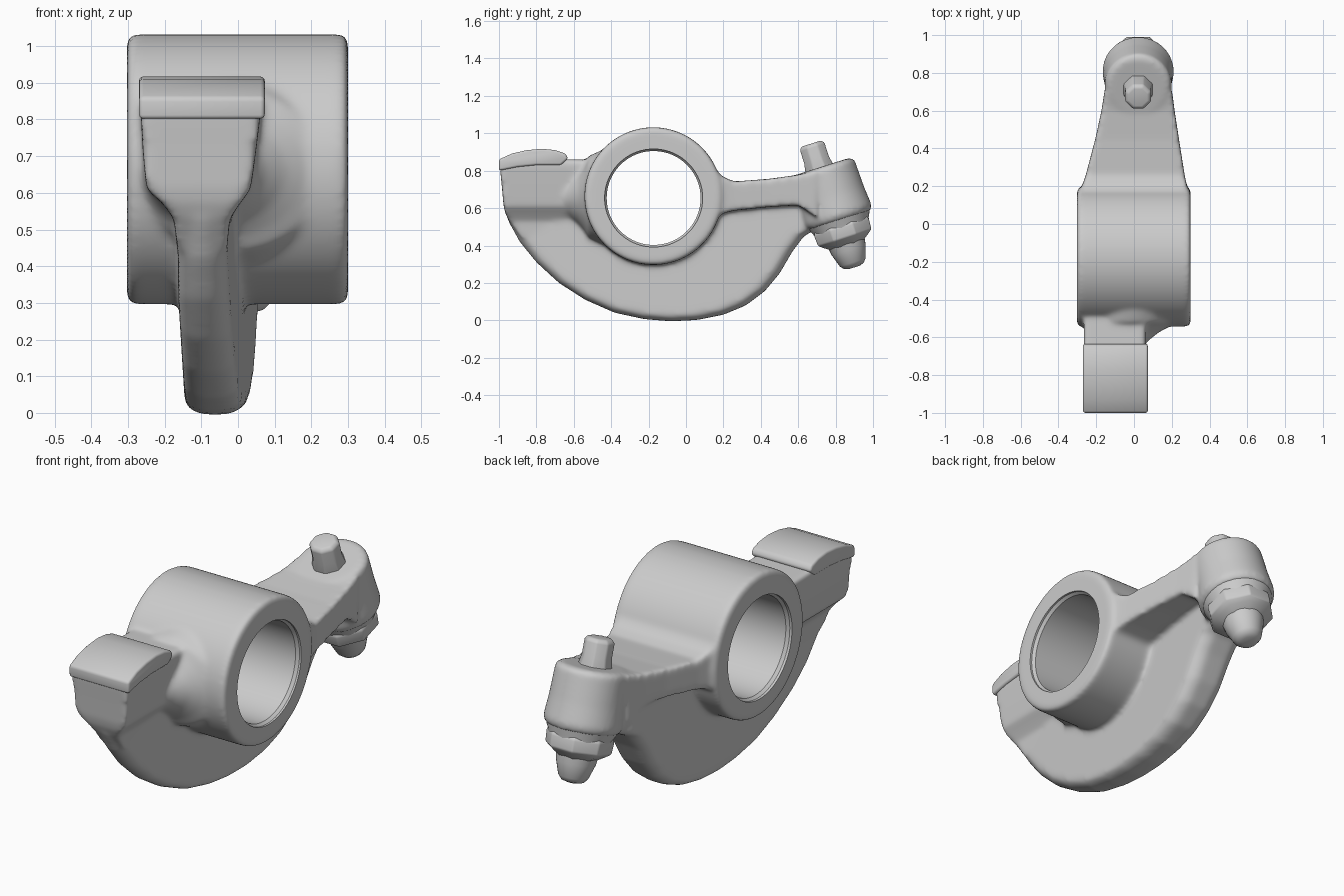
import bpy, bmesh
from math import sin, cos, pi, radians
from mathutils import Vector

if "Cube" in bpy.data.objects:
    bpy.data.objects.remove(bpy.data.objects["Cube"])


def loft(name, rings):
    """Skin a closed solid through rings holding equal point counts."""
    bm = bmesh.new()
    vs = [[bm.verts.new(p) for p in r] for r in rings]
    n = len(vs[0])
    for a, b in zip(vs, vs[1:]):
        for i in range(n):
            j = (i + 1) % n
            bm.faces.new((a[i], a[j], b[j], b[i]))
    bm.faces.new(vs[0])
    bm.faces.new(vs[-1])
    bmesh.ops.recalc_face_normals(bm, faces=bm.faces)
    me = bpy.data.meshes.new(name)
    bm.to_mesh(me)
    bm.free()
    ob = bpy.data.objects.new(name, me)
    bpy.context.collection.objects.link(ob)
    return ob


def lathe(name, origin, axis, profile, sides=64, turn=0.0):
    """Revolve (distance along axis, radius) pairs around an axis."""
    o, d = Vector(origin), Vector(axis).normalized()
    u = Vector((1, 0, 0)) if abs(d.x) < 0.5 else Vector((0, 1, 0))
    v = d.cross(u)
    return loft(name, [[o + d * t + r * (u * cos(a) + v * sin(a))
                        for a in (turn + 2 * pi * i / sides for i in range(sides))]
                       for t, r in profile])


def select(*obs):
    bpy.ops.object.select_all(action='DESELECT')
    for o in obs:
        o.select_set(True)
    bpy.context.view_layer.objects.active = obs[0]


def finish(ob, angle):
    select(ob)
    bpy.ops.object.convert(target='MESH')
    bpy.ops.object.shade_smooth_by_angle(angle=radians(angle))


# Pivot sleeve
HUB = (0, -0.175, 0.664)
sleeve = lathe("rocker_body", HUB, (1, 0, 0),
               [(-0.303, 0.355), (-0.29, 0.368), (0.287, 0.368), (0.3, 0.355)], 96)

# Curved web plate, thicker toward the back and thinner toward the rim
outline = [(-0.975, 0.64), (-0.95, 0.53), (-0.89, 0.42), (-0.80, 0.31), (-0.68, 0.2),
           (-0.54, 0.11), (-0.38, 0.04), (-0.22, 0.006), (-0.08, -0.005), (0.06, 0.002),
           (0.2, 0.03), (0.32, 0.08), (0.42, 0.155), (0.5, 0.25), (0.57, 0.37),
           (0.63, 0.45), (0.72, 0.5), (0.72, 0.66), (0.2, 0.64), (-0.1, 0.7), (-0.6, 0.7)]


def web_layer(side, inset, scale):
    ring = []
    for y, z in outline:
        x = (-0.163 + 0.06 * max(0, 0.3 - z) + inset if side < 0
             else -0.03 + 0.06 * (y + 0.9) - inset)
        ring.append((x, -0.15 + (y + 0.15) * scale, 0.4 + (z - 0.4) * scale))
    return ring


web = loft("web", [web_layer(-1, 0, 0.93), web_layer(-1, 0.02, 0.975), web_layer(-1, 0.05, 1),
                   web_layer(1, 0.05, 1), web_layer(1, 0.02, 0.975), web_layer(1, 0, 0.93)])

# Pad support: wide at the top, narrowing into the web (z, y0, x0, x1)
support = loft("pad_support", [
    [(x0, y0, z), (x1, y0, z), (x1, -0.4, z), (x0, -0.4, z)] for z, y0, x0, x1 in [
        (0.44, -0.88, -0.165, -0.03), (0.53, -0.945, -0.175, -0.022),
        (0.57, -0.965, -0.205, 0.005), (0.61, -0.975, -0.25, 0.035),
        (0.72, -0.985, -0.26, 0.05), (0.82, -0.995, -0.265, 0.062),
        (0.87, -0.99, -0.265, 0.062)]])
# Keep the support below the saddle between pad and sleeve
for v in support.data.vertices:
    if v.co.y > -0.5:
        v.co.z = min(v.co.z, 0.855)

# Flare joining pad support and sleeve, oval sections (y, x centre, half width, half height)
flare = loft("flare", [
    [(cx + w * cos(2 * pi * i / 32), y, 0.66 + h * sin(2 * pi * i / 32)) for i in range(32)]
    for y, cx, w, h in [(-0.68, -0.1, 0.13, 0.1), (-0.62, -0.09, 0.165, 0.125),
                        (-0.575, -0.065, 0.195, 0.15), (-0.545, -0.04, 0.225, 0.18),
                        (-0.52, -0.02, 0.255, 0.22), (-0.45, 0, 0.28, 0.25)]])

# Tapered arm with fillets where it leaves the sleeve (y, x0, x1, z0, z1)
arm = loft("arm", [
    [(x0, y, z0), (x1, y, z0), (x1, y, z1), (x0, y, z1)] for y, x0, x1, z0, z1 in [
        (0.0, -0.29, 0.29, 0.42, 0.95), (0.09, -0.29, 0.29, 0.5, 0.9),
        (0.15, -0.285, 0.288, 0.54, 0.815), (0.2, -0.275, 0.28, 0.573, 0.765),
        (0.26, -0.255, 0.268, 0.587, 0.742), (0.45, -0.205, 0.238, 0.607, 0.757),
        (0.6, -0.172, 0.215, 0.615, 0.778), (0.7, -0.157, 0.202, 0.55, 0.805)]])

# Tilted boss that carries the adjusting screw
TOP, AXIS = (0.022, 0.688, 0.948), (0, 0.303, -0.953)
boss = lathe("boss", TOP, AXIS, [(0.132, 0.155), (0.147, 0.176), (0.3, 0.181),
                                 (0.405, 0.19), (0.435, 0.176)])

# Fuse the casting and soften its junctions
select(sleeve, web, support, flare, arm, boss)
bpy.ops.object.join()
body = sleeve
m = body.modifiers.new("fuse", 'REMESH')
m.mode, m.voxel_size = 'VOXEL', 0.0105
m = body.modifiers.new("soften", 'SMOOTH')
m.factor, m.iterations = 0.5, 18

# Chamfered bore
bore = lathe("bore_cutter", (0, -0.173, 0.654), (1, 0, 0),
             [(-0.4, 0.262), (-0.29, 0.262), (-0.275, 0.251),
              (0.275, 0.251), (0.29, 0.262), (0.4, 0.262)], 96)
m = body.modifiers.new("bore", 'BOOLEAN')
m.operation, m.object, m.solver = 'DIFFERENCE', bore, 'EXACT'
finish(body, 35)
bpy.data.objects.remove(bore)

# Curved contact pad
pad_side = [(-1.0, 0.8), (-1.0, 0.86), (-0.93, 0.892), (-0.85, 0.91), (-0.77, 0.917),
            (-0.7, 0.91), (-0.645, 0.892), (-0.63, 0.865), (-0.67, 0.83), (-0.8, 0.83),
            (-0.9, 0.82)]
pad = loft("contact_pad", [[(x, y, z) for y, z in pad_side] for x in (-0.27, 0.073)])
m = pad.modifiers.new("round", 'BEVEL')
m.width, m.segments, m.limit_method = 0.012, 3, 'ANGLE'
finish(pad, 40)

# Adjusting screw: head, lock nut with collar, and tip
screw = lathe("screw_head", (0.022, 0.67, 0.945), AXIS,
              [(0.0, 0.058), (0.015, 0.074), (0.09, 0.074), (0.16, 0.088)], 8, pi / 8)
collar = lathe("nut_collar", TOP, AXIS, [(0.4, 0.178), (0.435, 0.17), (0.465, 0.155),
                                         (0.49, 0.15)], 48)
nut = lathe("lock_nut", TOP, AXIS, [(0.43, 0.14), (0.47, 0.166), (0.53, 0.162),
                                    (0.55, 0.135), (0.575, 0.095)], 8, pi / 8)
tip = lathe("screw_tip", TOP, AXIS, [(0.54, 0.105), (0.6, 0.095), (0.67, 0.072),
                                     (0.69, 0.055), (0.698, 0.03)], 32)
for part in (screw, nut):
    m = part.modifiers.new("round", 'BEVEL')
    m.width, m.segments = 0.007, 2
for part in (screw, nut, collar, tip):
    finish(part, 35)
